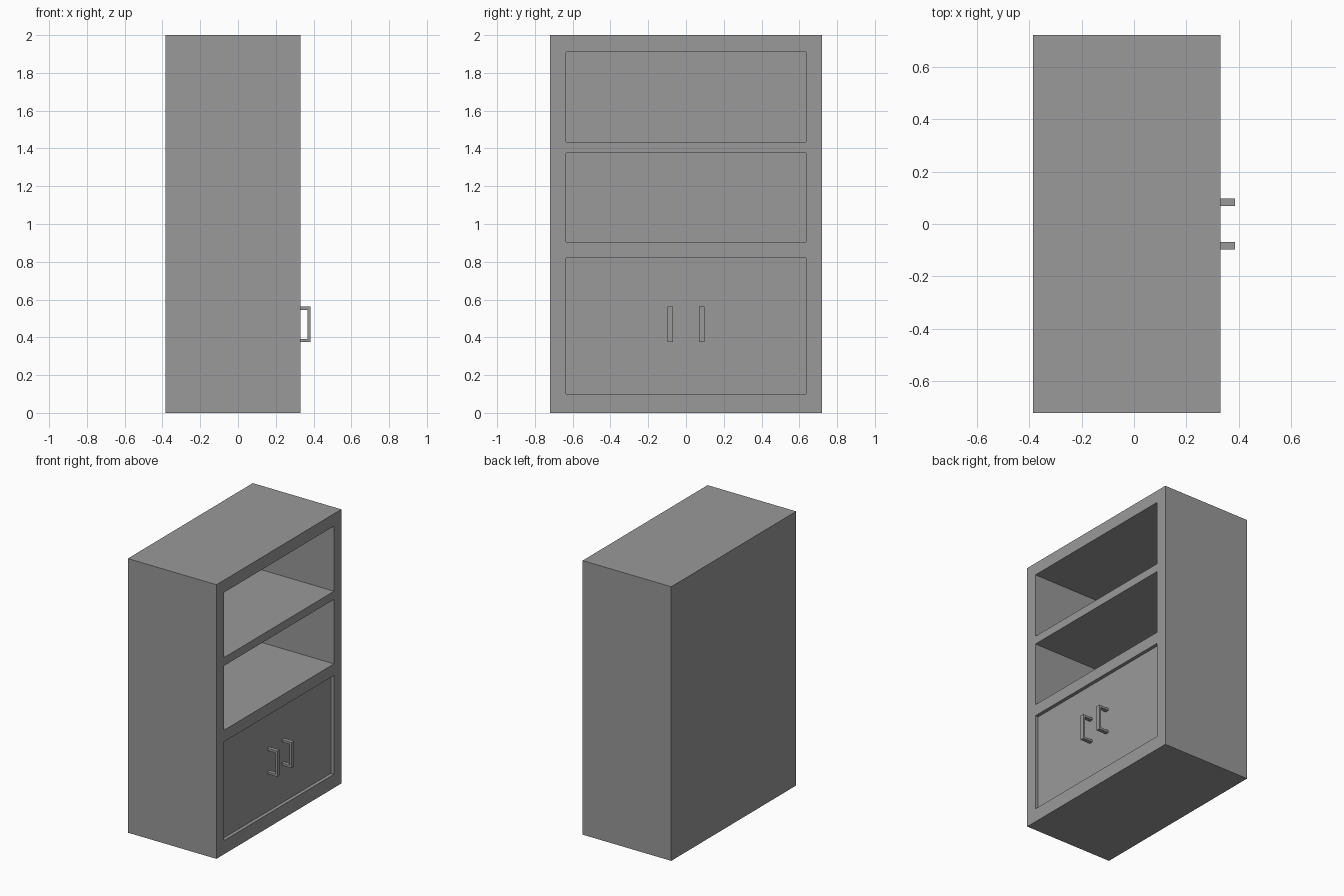
import bpy
import bmesh
from mathutils import Vector

cube = bpy.data.objects.get("Cube")
if cube:
    bpy.data.objects.remove(cube, do_unlink=True)

# Single grey finish
grey = bpy.data.materials.new("cabinet_grey")
colour = (0.32, 0.32, 0.32, 1)
grey.use_nodes = True
grey.diffuse_color = colour
grey.node_tree.nodes["Principled BSDF"].inputs["Base Color"].default_value = colour

# Main dimensions
BACK, FRONT = -0.385, 0.33
HALF_WIDTH, HEIGHT = 0.72, 2.0
OPENING = 0.635
BACK_PANEL = 0.06
RECESS = 0.025
DOOR_BOTTOM, DOOR_TOP = 0.10, 0.82


def finish(name, bm):
    bmesh.ops.recalc_face_normals(bm, faces=bm.faces)
    mesh = bpy.data.meshes.new(name)
    bm.to_mesh(mesh)
    bm.free()
    mesh.materials.append(grey)
    obj = bpy.data.objects.new(name, mesh)
    bpy.context.collection.objects.link(obj)
    return obj


def box(name, low, high):
    low, high = Vector(low), Vector(high)
    bm = bmesh.new()
    bmesh.ops.create_cube(bm, size=1)
    bmesh.ops.scale(bm, vec=high - low, verts=bm.verts)
    bmesh.ops.translate(bm, vec=(low + high) / 2, verts=bm.verts)
    return finish(name, bm)


def cut(target, cutter):
    mod = target.modifiers.new("opening", 'BOOLEAN')
    mod.operation = 'DIFFERENCE'
    mod.solver = 'EXACT'
    mod.object = cutter
    bpy.context.view_layer.objects.active = target
    bpy.ops.object.modifier_apply(modifier=mod.name)
    bpy.data.objects.remove(cutter, do_unlink=True)


# Cabinet body with two open shelves and a cupboard
body = box("cabinet_body", (BACK, -HALF_WIDTH, 0), (FRONT, HALF_WIDTH, HEIGHT))
for bottom, top in ((DOOR_BOTTOM, DOOR_TOP), (0.905, 1.375), (1.435, 1.91)):
    cutter = box("opening_cutter", (BACK + BACK_PANEL, -OPENING, bottom),
                 (FRONT + 0.1, OPENING, top))
    cutter.hide_render = True
    cut(body, cutter)

# Recessed cupboard front
door_face = FRONT - RECESS
box("cupboard_door", (door_face - 0.04, -OPENING, DOOR_BOTTOM),
    (door_face, OPENING, DOOR_TOP))


# Bracket handle: C-shaped profile extruded across its width
def handle(name, y, width=0.028, low=0.375, high=0.562, bar=0.016):
    tip = -BACK
    profile = [(door_face, low), (tip, low), (tip, high), (door_face, high),
               (door_face, high - bar), (tip - bar, high - bar),
               (tip - bar, low + bar), (door_face, low + bar)]
    bm = bmesh.new()
    face = bm.faces.new([bm.verts.new((x, y - width / 2, z)) for x, z in profile])
    side = bmesh.ops.extrude_face_region(bm, geom=[face])
    verts = [v for v in side["geom"] if isinstance(v, bmesh.types.BMVert)]
    bmesh.ops.translate(bm, vec=(0, width, 0), verts=verts)
    return finish(name, bm)


handle("handle_near", -0.083)
handle("handle_far", 0.083)
